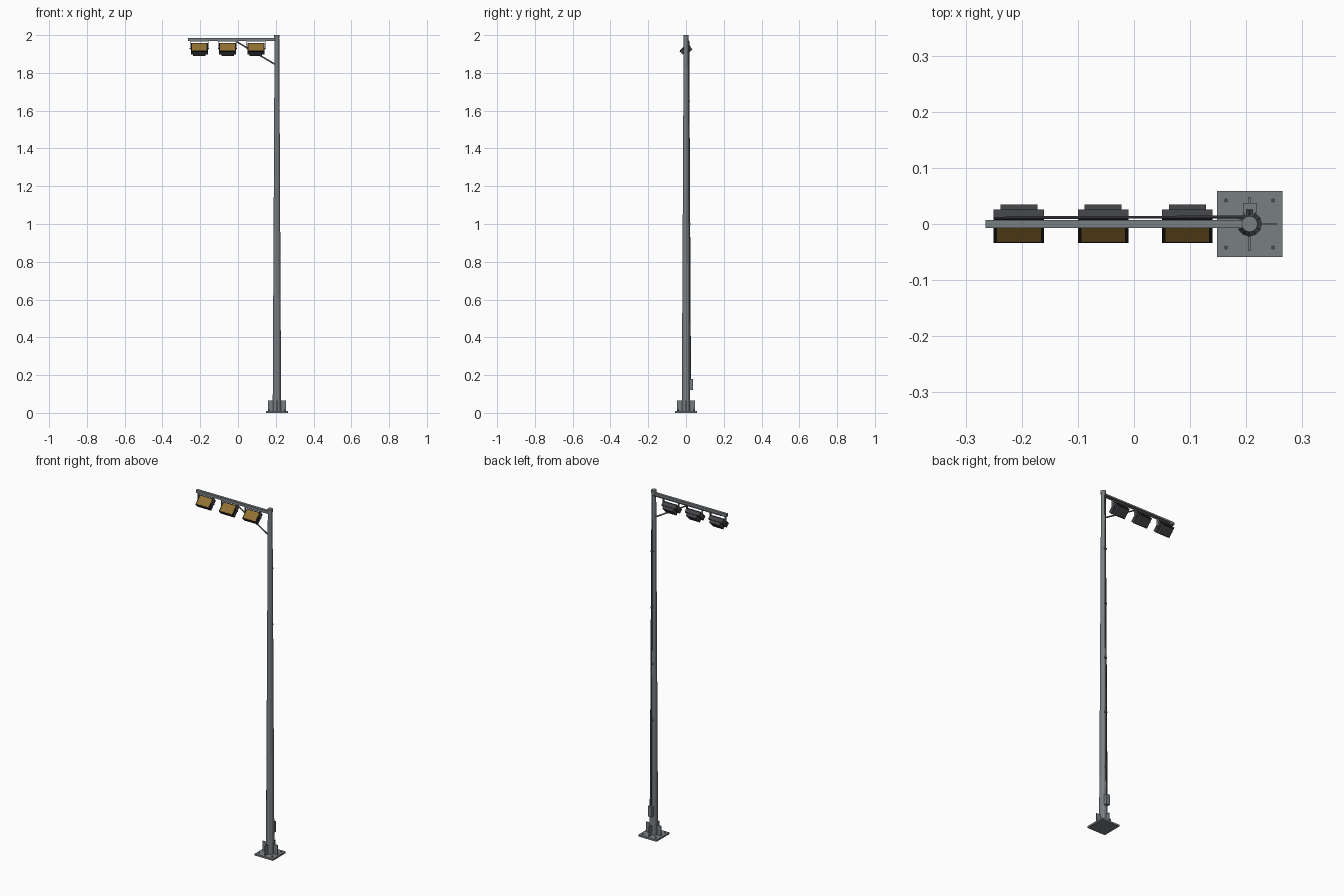
import bpy, bmesh, math
from mathutils import Vector, Matrix

if "Cube" in bpy.data.objects:
    bpy.data.objects.remove(bpy.data.objects["Cube"])


def mat(name, rgb):
    m = bpy.data.materials.new(name)
    m.diffuse_color = (*rgb, 1)
    m.use_nodes = True
    m.node_tree.nodes["Principled BSDF"].inputs["Base Color"].default_value = m.diffuse_color
    return m


STEEL = mat("galvanised steel", (0.19, 0.21, 0.225))
DARK = mat("dark housing", (0.055, 0.056, 0.062))
BLACK = mat("black trim", (0.012, 0.012, 0.013))
LENS = mat("amber lens", (0.29, 0.165, 0.032))
CONDUIT = mat("conduit grey", (0.10, 0.11, 0.12))


def finish(name, bm, material, smooth=False):
    me = bpy.data.meshes.new(name)
    bmesh.ops.recalc_face_normals(bm, faces=bm.faces)
    for f in bm.faces:
        f.smooth = smooth and len(f.verts) == 4
    bm.to_mesh(me)
    bm.free()
    me.materials.append(material)
    ob = bpy.data.objects.new(name, me)
    bpy.context.collection.objects.link(ob)
    return ob


def box(name, size, pos, material, matrix=Matrix()):
    bm = bmesh.new()
    bmesh.ops.create_cube(bm, size=1, matrix=matrix @ Matrix.Translation(pos) @ Matrix.Diagonal((*size, 1)))
    return finish(name, bm, material)


def rod(name, a, b, r1, material, r2=None, sides=8):
    a, b = Vector(a), Vector(b)
    d = b - a
    m = Matrix.Translation((a + b) / 2) @ d.to_track_quat('Z', 'Y').to_matrix().to_4x4()
    bm = bmesh.new()
    bmesh.ops.create_cone(bm, cap_ends=True, segments=sides, radius1=r1,
                          radius2=r1 if r2 is None else r2, depth=d.length, matrix=m)
    return finish(name, bm, material)


PX = 0.206                                  # pole axis
R0, R1 = 0.0225, 0.0125                     # pole radii, bottom and top


def pole_r(z):
    return R0 + (R1 - R0) * z / 1.98


# Base plate, gussets and anchor bolts
box("base_plate", (0.117, 0.117, 0.01), (PX, 0, 0.005), STEEL)
for i in range(4):
    turn = Matrix.Translation((PX, 0, 0)) @ Matrix.Rotation(i * math.pi / 2, 4, 'Z')
    box("gusset", (0.031, 0.004, 0.057), (0.0325, 0, 0.0375), STEEL, turn)
for sx in (-1, 1):
    for sy in (-1, 1):
        x, y = PX + sx * 0.042, sy * 0.042
        rod("anchor_nut", (x, y, 0.01), (x, y, 0.015), 0.0038, STEEL, sides=6)
        rod("anchor_bolt", (x, y, 0.01), (x, y, 0.02), 0.002, STEEL)

# Tapered pole and cap
rod("pole", (PX, 0, 0.005), (PX, 0, 1.98), R0, STEEL, R1, 12)
rod("pole_cap", (PX, 0, 1.982), (PX, 0, 2.0), 0.0142, STEEL, sides=16)
rod("cap_neck", (PX, 0, 1.97), (PX, 0, 1.985), 0.0122, STEEL, sides=12)

# Cross arm and diagonal brace
box("cross_arm", (0.463, 0.015, 0.016), (-0.0335, 0, 1.978), STEEL)
rod("arm_brace", (0.2, 0, 1.843), (-0.015, 0, 1.97), 0.004, STEEL)

# Junction box, conduit and clips up the back of the pole
box("junction_box", (0.024, 0.018, 0.06), (PX, 0.0285, 0.15), STEEL)
rod("pole_conduit", (PX, pole_r(0.17) + 0.002, 0.17), (PX, pole_r(1.97) + 0.002, 1.97), 0.0027, CONDUIT)
for i in range(5):
    z = 0.35 + i * 0.325
    box("conduit_clip", (0.012, 0.007, 0.01), (PX, pole_r(z) + 0.0022, z), CONDUIT)
rod("arm_conduit", (PX, 0.0125, 1.972), (-0.229, 0.0115, 1.972), 0.0025, CONDUIT)

# Three tilted flood lamps hung under the arm
for lx in (-0.205, -0.055, 0.095):
    tilt = Matrix.Translation((lx, -0.013, 1.936)) @ Matrix.Rotation(-math.pi / 4, 4, 'X')
    box("lamp_frame", (0.09, 0.006, 0.06), (0, 0.003, 0), BLACK, tilt)
    box("lamp_lens", (0.078, 0.002, 0.05), (0, -0.0005, 0), LENS, tilt)
    box("lamp_housing", (0.09, 0.019, 0.06), (0, 0.0155, 0), DARK, tilt)
    box("lamp_back", (0.066, 0.017, 0.05), (0, 0.0335, 0), DARK, tilt)
    # Yoke: top strap and two side plates
    box("yoke_strap", (0.1, 0.012, 0.003), (lx, 0, 1.9685), STEEL)
    for s in (-1, 1):
        box("yoke_side", (0.003, 0.012, 0.045), (lx + s * 0.0485, 0, 1.9465), STEEL)
        rod("yoke_bolt", (lx + s * 0.044, 0, 1.93), (lx + s * 0.051, 0, 1.93), 0.003, STEEL, sides=6)
